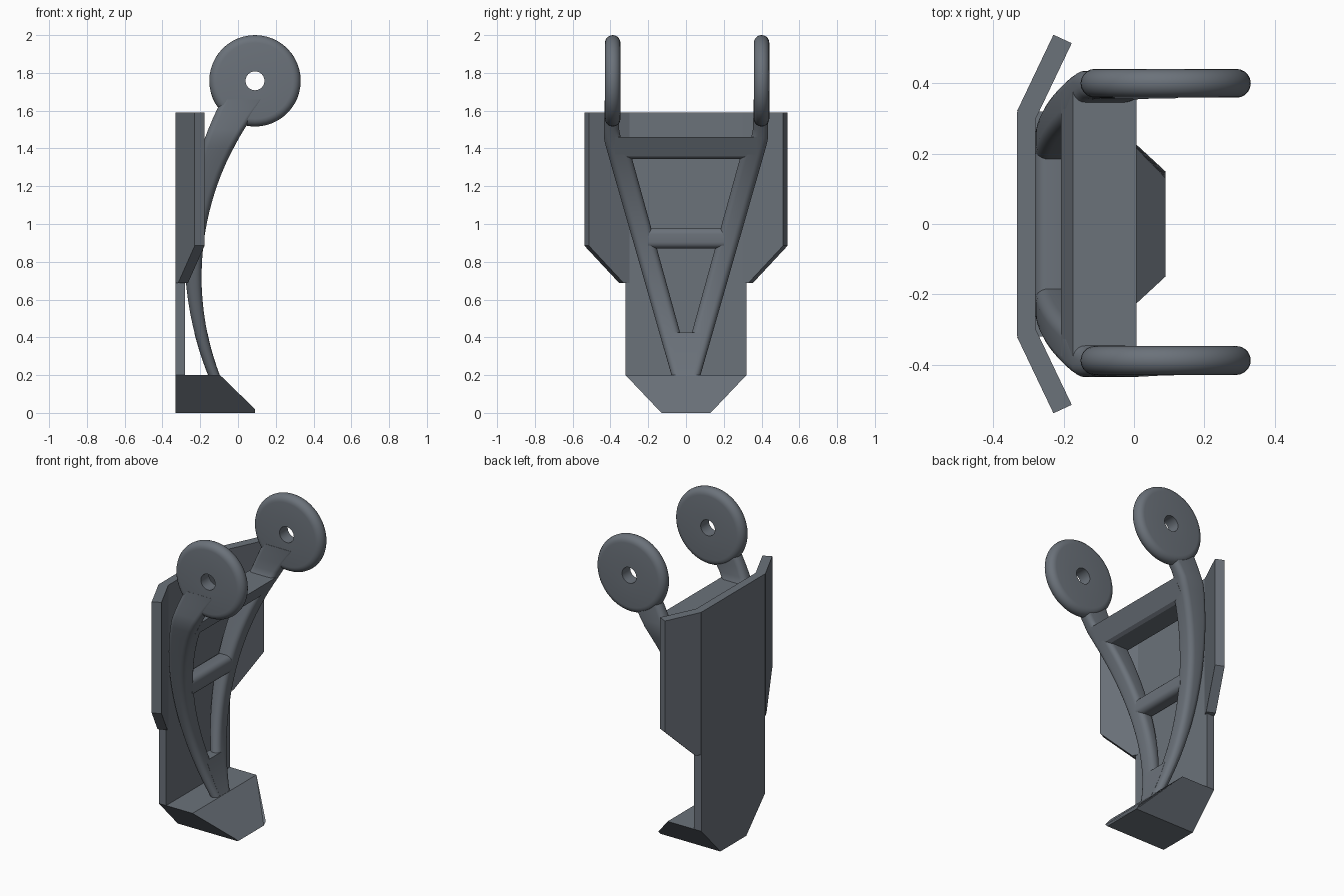
import bpy, bmesh
from math import sin, cos, pi, sqrt

if "Cube" in bpy.data.objects:
    bpy.data.objects.remove(bpy.data.objects["Cube"])

steel = bpy.data.materials.new("dark_slate")
steel.diffuse_color = (0.147, 0.168, 0.195, 1)
steel.use_nodes = True
steel.node_tree.nodes["Principled BSDF"].inputs["Base Color"].default_value = steel.diffuse_color


def loft(name, rings, closed=False, smooth=True):
    """Skin equal-length rings of points into a solid object."""
    bm = bmesh.new()
    vs = [[bm.verts.new(p) for p in r] for r in rings]
    n, m = len(vs[0]), len(vs)
    for i in range(m if closed else m - 1):
        a, b = vs[i], vs[(i + 1) % m]
        for j in range(n):
            k = (j + 1) % n
            bm.faces.new((a[j], a[k], b[k], b[j]))
    if not closed:
        bm.faces.new(vs[0])
        bm.faces.new(vs[-1])
    bmesh.ops.recalc_face_normals(bm, faces=bm.faces)
    me = bpy.data.meshes.new(name)
    bm.to_mesh(me)
    bm.free()
    me.materials.append(steel)
    ob = bpy.data.objects.new(name, me)
    bpy.context.collection.objects.link(ob)
    if smooth:
        bpy.ops.object.select_all(action='DESELECT')
        ob.select_set(True)
        bpy.context.view_layer.objects.active = ob
        bpy.ops.object.shade_smooth_by_angle(angle=0.6)
    return ob


def rounded_rect(a0, a1, b0, b1, r, steps=5):
    pts = []
    corners = ((a1 - r, b1 - r), (a0 + r, b1 - r), (a0 + r, b0 + r), (a1 - r, b0 + r))
    for q, (ca, cb) in enumerate(corners):
        for s in range(steps + 1):
            t = (q + s / steps) * pi / 2
            pts.append((ca + r * cos(t), cb + r * sin(t)))
    return pts


def front_x(z):
    return 1.272 - sqrt(1.465 ** 2 - (z - 0.72) ** 2)


def back_x(z):
    return 1.467 - sqrt(1.75 ** 2 - (z - 0.85) ** 2)


# Back plate
plate = [(-0.32, 0.2), (0.32, 0.2), (0.32, 1.59), (-0.32, 1.59)]
loft("back_plate", [[(x, y, z) for y, z in plate] for x in (-0.332, -0.28)], smooth=False)

# Sloped foot
foot_back = [(-0.332, y, z) for y, z in
             ((-0.13, 0), (0.13, 0), (0.149, 0.02), (0.32, 0.2), (-0.32, 0.2), (-0.149, 0.02))]
foot_front = [(-0.095 if z == 0.2 else 0.09, y, z) for _, y, z in foot_back]
loft("foot", [foot_back, foot_front], smooth=False)

# Angled side wings of the plate
wing = [(0, 0.688), (0.15, 0.688), (1, 0.885), (1, 1.59), (0, 1.59)]
for side, s in (("left", -1), ("right", 1)):
    loft("wing_" + side,
         [[(-0.332 + 0.103 * t + dx, s * (0.322 + 0.216 * t + dy), z) for t, z in wing]
          for dx, dy in ((0, 0), (0.052, -0.024))], smooth=False)

# Curved legs: (height, inner y, outer y), running up into the discs
stations = [(0.12, -0.05, 0.055)]
for i in range(19):
    z = 0.2 + 1.2 * i / 18
    stations.append((z, -0.031 + 0.276 * (z - 0.2), 0.077 + 0.287 * (z - 0.2)))
stations += [(1.455, 0.345, 0.435), (1.5, 0.354, 0.435), (1.56, 0.356, 0.433),
             (1.61, 0.357, 0.431), (1.66, 0.357, 0.43)]
for side, s in (("left", -1), ("right", 1)):
    rings = []
    for z, y0, y1 in stations:
        sec = rounded_rect(back_x(z), front_x(z), y0, y1, 0.034)
        rings.append([(x, s * y, z) for x, y in sec])
    loft("leg_" + side, rings)

# Web joining the legs at the bottom
rings = []
for i in range(7):
    z = 0.15 + 0.275 * i / 6
    w = 0.032 + 0.05 * i / 6
    b, f = back_x(z) - 0.001, front_x(z) + 0.001
    rings.append([(b, -w, z), (f, -w, z), (f, w, z), (b, w, z)])
loft("leg_web", rings)

# Middle crossbar
sec = rounded_rect(back_x(0.92), -0.178, 0.87, 0.98, 0.034)
loft("middle_crossbar", [[(x, y, z) for x, z in sec] for y in (-0.2, 0.2)])

# Deep upper crossbar with a small chamfer on its lower edges
b, f = back_x(1.345), front_x(1.345)
sec = [(b + 0.015, 1.345), (f - 0.015, 1.345), (front_x(1.357), 1.357),
       (front_x(1.46), 1.46), (back_x(1.46), 1.46), (back_x(1.357), 1.357)]
loft("upper_crossbar", [[(x, y, z) for x, z in sec] for y in (-0.375, 0.375)], smooth=False)

# Mounting discs with rounded rims and a through hole
profile = [(0.05, 0.041), (0.05, -0.041)]
profile += [(0.201 + 0.041 * cos(t), 0.041 * sin(t))
            for t in (-pi / 2 + pi * i / 10 for i in range(11))]
for side, y0 in (("left", -0.388), ("right", 0.4)):
    rings = []
    for i in range(48):
        a = 2 * pi * i / 48
        rings.append([(0.09 + r * cos(a), y0 + y, 1.758 + r * sin(a)) for r, y in profile])
    loft("disc_" + side, rings, closed=True)
